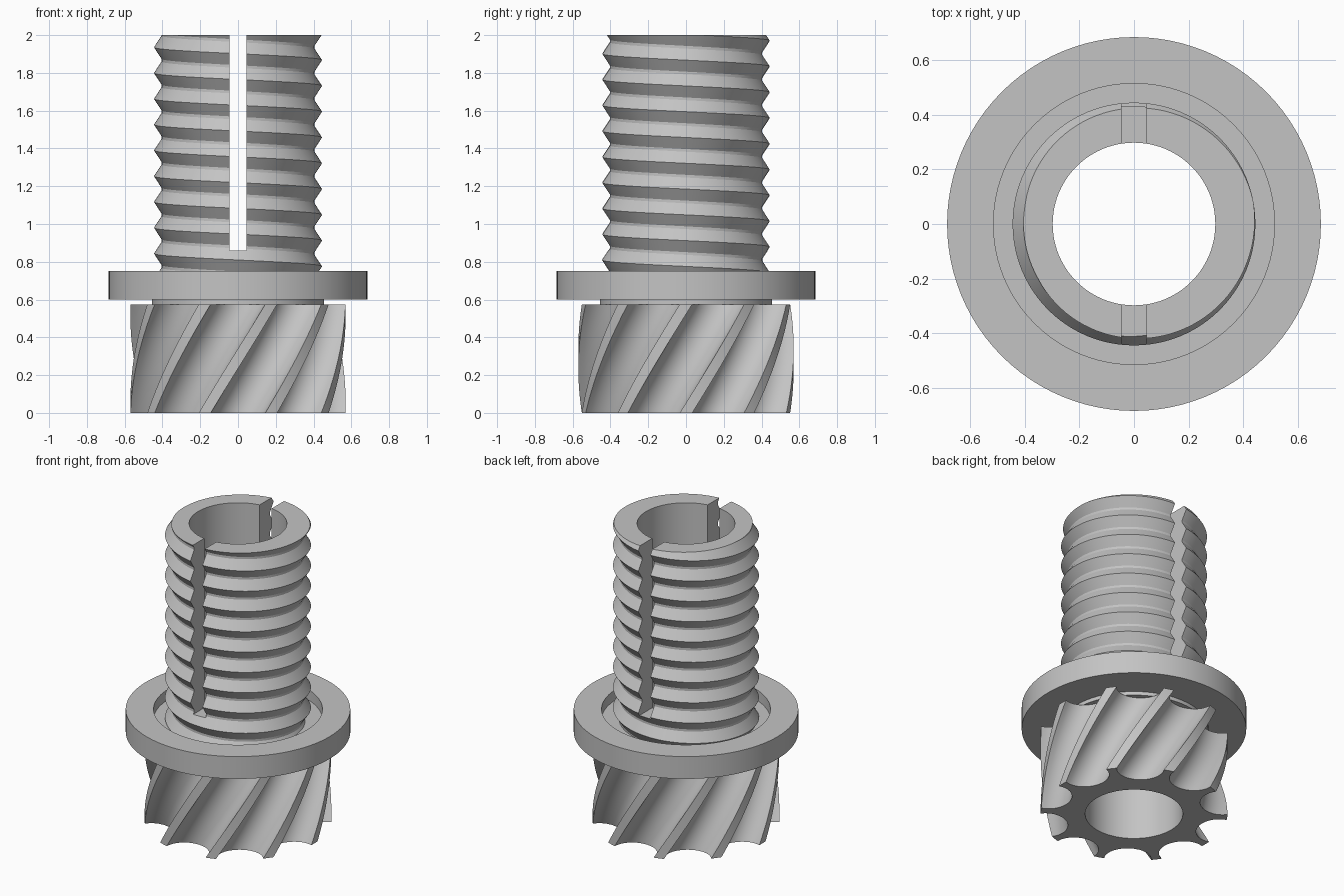
import bpy, bmesh, math
from math import sin, cos, pi, tau

if "Cube" in bpy.data.objects:
    bpy.data.objects.remove(bpy.data.objects["Cube"], do_unlink=True)

SEG = 96
BORE = 0.298
GEAR_TOP, FLOOR, TOP = 0.575, 0.68, 2.0

steel = bpy.data.materials.new("plain grey")
steel.use_nodes = True
GREY = (0.55, 0.55, 0.55, 1)
steel.diffuse_color = GREY
steel.node_tree.nodes["Principled BSDF"].inputs["Base Color"].default_value = GREY


def make_object(name, bm):
    bmesh.ops.recalc_face_normals(bm, faces=bm.faces)
    mesh = bpy.data.meshes.new(name)
    bm.to_mesh(mesh)
    bm.free()
    mesh.materials.append(steel)
    obj = bpy.data.objects.new(name, mesh)
    bpy.context.collection.objects.link(obj)
    return obj


def select_only(obj):
    bpy.ops.object.select_all(action='DESELECT')
    obj.select_set(True)
    bpy.context.view_layer.objects.active = obj


def cut(obj, cutter):
    mod = obj.modifiers.new("cut", 'BOOLEAN')
    mod.operation = 'DIFFERENCE'
    mod.solver = 'EXACT'
    mod.object = cutter
    select_only(obj)
    bpy.ops.object.modifier_apply(modifier=mod.name)


def skin(bm, rings, closed_rows=False):
    """Join rings of points with quads; each ring closes on itself."""
    loops = [[bm.verts.new(p) for p in ring] for ring in rings]
    pairs = list(zip(loops, loops[1:]))
    if closed_rows:
        pairs.append((loops[-1], loops[0]))
    for a, b in pairs:
        for i in range(len(a)):
            j = (i + 1) % len(a)
            bm.faces.new((a[i], a[j], b[j], b[i]))
    return loops


def circle(r, z):
    return [(r * cos(tau * i / SEG), r * sin(tau * i / SEG), z) for i in range(SEG)]


# Cutters: the through bore and the cross slot
bm = bmesh.new()
ends = skin(bm, [circle(BORE, -0.5), circle(BORE, 2.5)])
for loop in ends:
    bm.faces.new(loop)
bore_cutter = make_object("bore_cutter", bm)

bm = bmesh.new()
bmesh.ops.create_cube(bm, size=1)
for v in bm.verts:
    v.co = (v.co.x * 0.09, v.co.y * 1.4, 0.86 if v.co.z < 0 else 2.3)
slot_cutter = make_object("slot_cutter", bm)

# Helical gear: ten narrow lands with round scoops between them
TEETH, GEAR_R, SCOOP_R, LAYERS = 10, 0.57, 0.143, 24
step = tau / TEETH
outline = []
for t in range(TEETH):
    mid = (t + 0.5) * step
    for k in range(15):
        a = pi * k / 14
        # the scoop is a half circle centred on the gear rim
        x = GEAR_R * cos(step / 2 - 0.058) - SCOOP_R * 0.92 * sin(a)
        y = -GEAR_R * sin(step / 2 - 0.058) * cos(a)
        outline.append((x * cos(mid) - y * sin(mid), x * sin(mid) + y * cos(mid)))
    land = (t + 1) * step
    outline.append((GEAR_R * cos(land), GEAR_R * sin(land)))

rings = []
for k in range(LAYERS + 1):
    f = k / LAYERS
    c, s = cos(step * f), sin(step * f)
    rings.append([(x * c - y * s, x * s + y * c, GEAR_TOP * f) for x, y in outline])
bm = bmesh.new()
ends = skin(bm, rings)
bm.faces.new(ends[0])
bm.faces.new(ends[-1])
gear = make_object("helical_gear", bm)
cut(gear, bore_cutter)

# Flange with its neck below and shallow recess above
profile = [(BORE, GEAR_TOP), (0.455, GEAR_TOP), (0.455, 0.6), (0.685, 0.6),
           (0.685, 0.75), (0.515, 0.75), (0.515, FLOOR), (BORE, FLOOR)]
bm = bmesh.new()
skin(bm, [circle(r, z) for r, z in profile], closed_rows=True)
flange = make_object("flange", bm)

# Threaded sleeve: helical rows of crest and root, trimmed flat at both ends
PITCH, CREST, ROOT, SLOPE = 0.1365, 0.445, 0.405, 0.061
rows = []
for turn in range(15):
    base = TOP + 0.004 + (turn - 12) * PITCH
    rows += [(CREST, base), (ROOT, base + SLOPE), (ROOT, base + PITCH - SLOPE)]
bm = bmesh.new()
grid = []
for r, z in rows:
    grid.append([bm.verts.new((r * cos(tau * i / SEG), r * sin(tau * i / SEG),
                               z - PITCH * i / SEG)) for i in range(SEG + 1)])
for a, b in zip(grid, grid[1:]):
    for i in range(SEG):
        bm.faces.new((a[i], a[i + 1], b[i + 1], b[i]))
bmesh.ops.remove_doubles(bm, verts=bm.verts, dist=0.0001)
for z, up in ((TOP, 1), (FLOOR, -1)):
    bmesh.ops.bisect_plane(bm, geom=bm.verts[:] + bm.edges[:] + bm.faces[:], dist=0.00001,
                           plane_co=(0, 0, z), plane_no=(0, 0, up), clear_outer=True)
bmesh.ops.holes_fill(bm, edges=[e for e in bm.edges if e.is_boundary], sides=0)
sleeve = make_object("threaded_sleeve", bm)
cut(sleeve, bore_cutter)
cut(sleeve, slot_cutter)

for cutter in (bore_cutter, slot_cutter):
    bpy.data.objects.remove(cutter, do_unlink=True)

# Smooth round walls, crisp edges
for obj in (gear, flange, sleeve):
    select_only(obj)
    bpy.ops.object.shade_smooth_by_angle(angle=math.radians(22))
